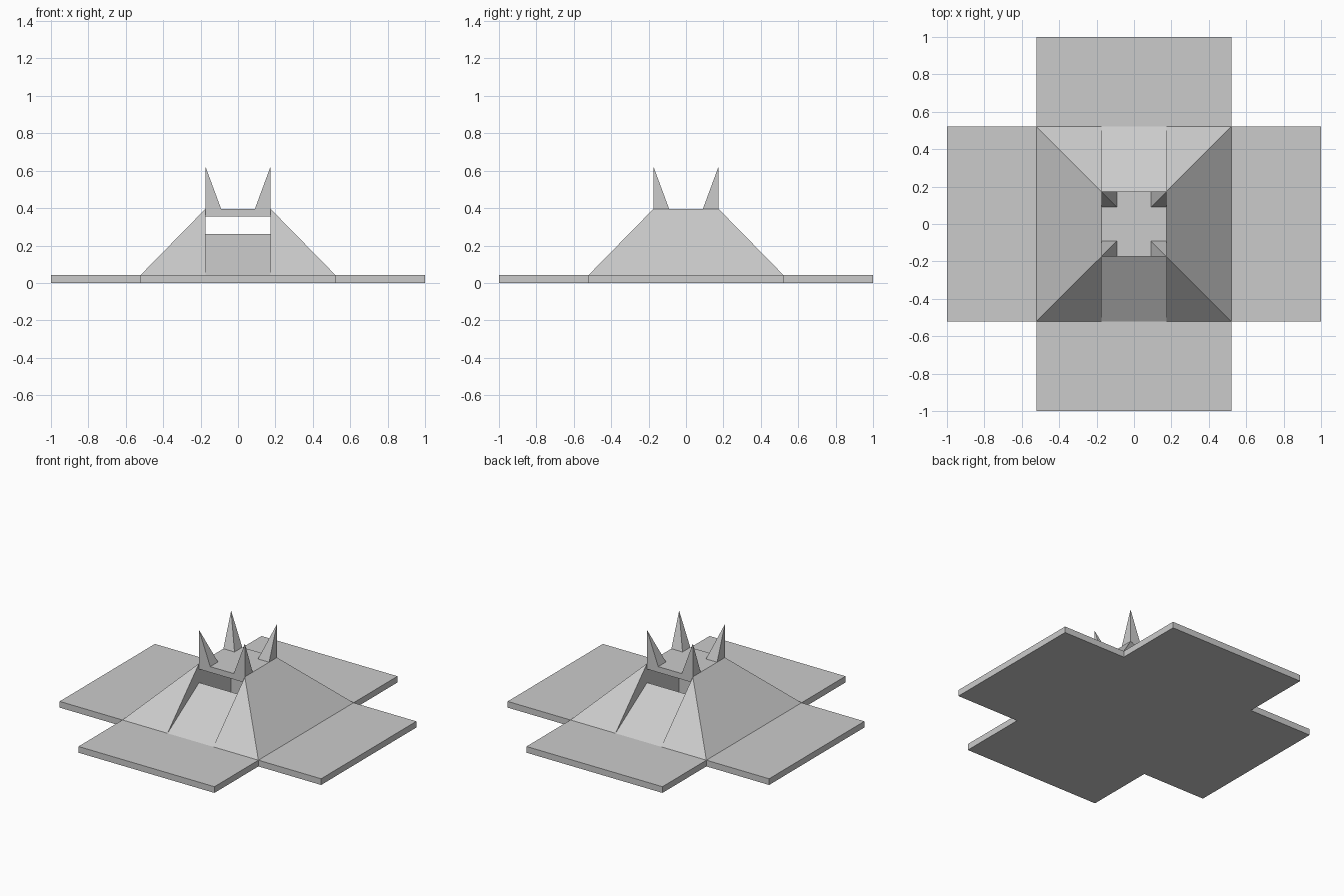
import bpy
import bmesh
import math

if "Cube" in bpy.data.objects:
    bpy.data.objects.remove(bpy.data.objects["Cube"], do_unlink=True)

# Main dimensions
REACH = 1.0        # half length of the crossed base
FOOT = 0.52        # half width of the base arms and pyramid foot
CORE = 0.175       # half width of the top and of the central shaft
BASE_Z = 0.043     # top of the base
SILL_Z = 0.262     # top of the ramps
SLAB_Z = 0.355     # underside of the roof slab
TOP_Z = 0.395      # top of the roof slab
TIP_Z = 0.625      # spike tips
SPIKE = 0.085      # spike foot width

grey = bpy.data.materials.new("stone_grey")
grey.use_nodes = True
colour = (0.6, 0.6, 0.6, 1)
grey.diffuse_color = colour
grey.node_tree.nodes["Principled BSDF"].inputs["Base Color"].default_value = colour


def finish(name, bm):
    bmesh.ops.recalc_face_normals(bm, faces=bm.faces)
    mesh = bpy.data.meshes.new(name)
    bm.to_mesh(mesh)
    bm.free()
    mesh.materials.append(grey)
    obj = bpy.data.objects.new(name, mesh)
    bpy.context.collection.objects.link(obj)
    return obj


def convex(name, points):
    """Flat-sided solid wrapped around a few corner points."""
    bm = bmesh.new()
    for p in points:
        bm.verts.new(p)
    bmesh.ops.convex_hull(bm, input=bm.verts)
    bmesh.ops.dissolve_limit(bm, angle_limit=math.radians(1),
                             verts=bm.verts, edges=bm.edges)
    return finish(name, bm)


# Cross-shaped base: one arm outline turned four times, then extruded
bm = bmesh.new()
outline = []
for c, s in ((1, 0), (0, 1), (-1, 0), (0, -1)):
    for x, y in ((FOOT, -FOOT), (REACH, -FOOT), (REACH, FOOT)):
        outline.append(bm.verts.new((x * c - y * s, x * s + y * c, 0)))
face = bm.faces.new(outline)
extruded = bmesh.ops.extrude_face_region(bm, geom=[face])["geom"]
bmesh.ops.translate(bm, vec=(0, 0, BASE_Z),
                    verts=[v for v in extruded if isinstance(v, bmesh.types.BMVert)])
finish("cross_base", bm)

# Pyramid flanks on either side of the passage
for side, name in ((1, "left_flank"), (-1, "right_flank")):
    points = []
    for end in (1, -1):
        points += [(side * FOOT, end * FOOT, BASE_Z),
                   (side * CORE, end * FOOT, BASE_Z),
                   (side * CORE, end * CORE, TOP_Z)]
    convex(name, points)

# Shallower ramps leading up to the open shaft
for end, name in ((-1, "front_ramp"), (1, "back_ramp")):
    points = []
    for x in (-CORE, CORE):
        points += [(x, end * FOOT, BASE_Z),
                   (x, end * CORE, BASE_Z),
                   (x, end * CORE, SILL_Z)]
    convex(name, points)

# Roof slab bridging the flanks
convex("roof_slab", [(x, y, z) for x in (-CORE, CORE)
                     for y in (-CORE, CORE) for z in (SLAB_Z, TOP_Z)])

# Corner spikes with the tip above the outer corner
for sx, lr in ((1, "left"), (-1, "right")):
    for sy, fb in ((-1, "front"), (1, "back")):
        inner = CORE - SPIKE
        points = [(sx * x, sy * y, TOP_Z) for x in (inner, CORE) for y in (inner, CORE)]
        points.append((sx * CORE, sy * CORE, TIP_Z))
        convex(f"{fb}_{lr}_spike", points)
